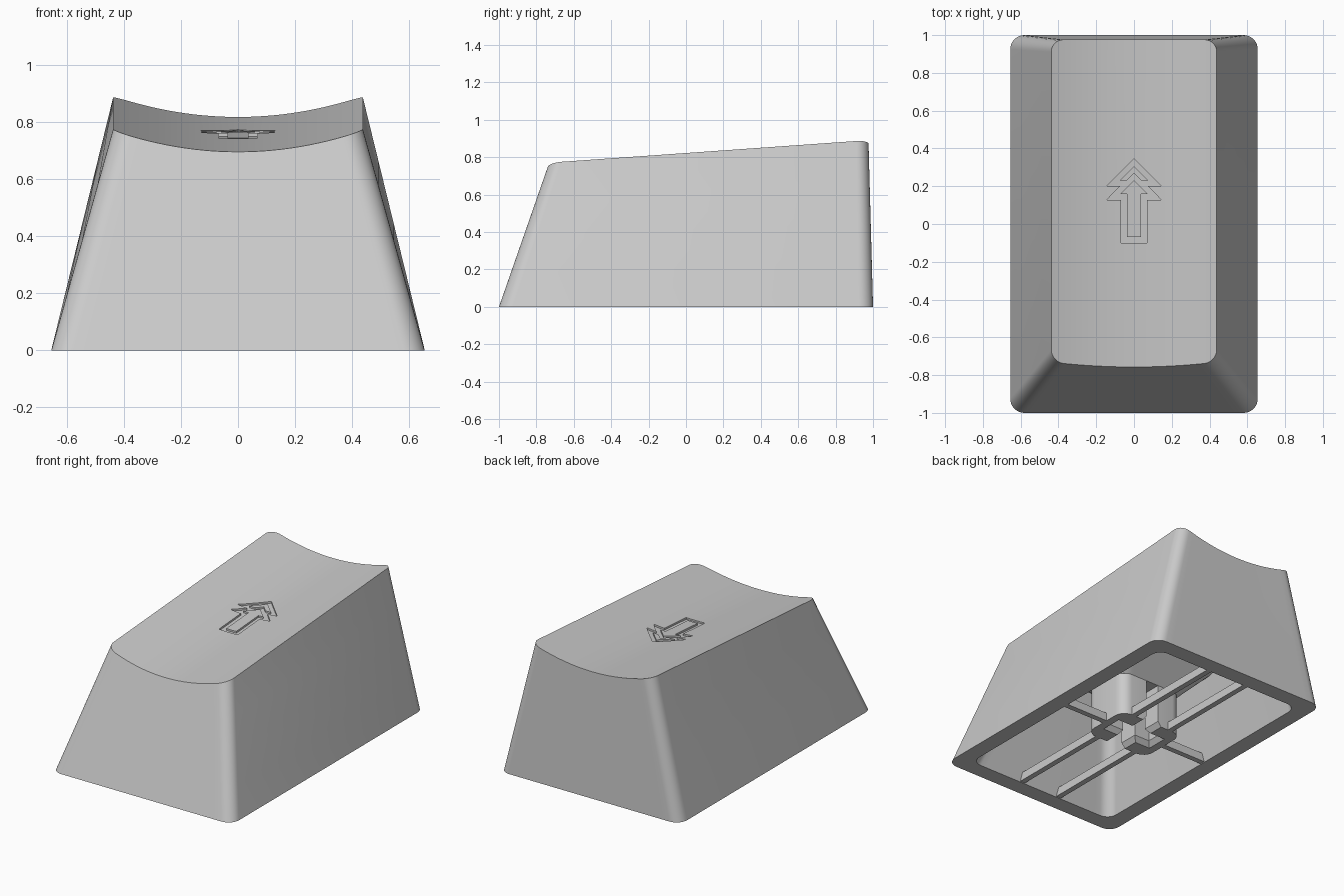
import bpy, bmesh, math
from mathutils import Vector

cube = bpy.data.objects.get("Cube")
if cube:
    bpy.data.objects.remove(cube, do_unlink=True)

gray = bpy.data.materials.new("light gray plastic")
gray.use_nodes = True
gray.diffuse_color = (0.6, 0.6, 0.6, 1)
gray.node_tree.nodes["Principled BSDF"].inputs["Base Color"].default_value = (0.6, 0.6, 0.6, 1)


def finish(name, bm):
    bmesh.ops.recalc_face_normals(bm, faces=bm.faces)
    mesh = bpy.data.meshes.new(name)
    bm.to_mesh(mesh)
    bm.free()
    obj = bpy.data.objects.new(name, mesh)
    bpy.context.collection.objects.link(obj)
    mesh.materials.append(gray)
    return obj


def select(obj):
    bpy.ops.object.select_all(action='DESELECT')
    obj.select_set(True)
    bpy.context.view_layer.objects.active = obj


def smooth(obj):
    select(obj)
    bpy.ops.object.shade_smooth_by_angle(angle=math.radians(30))


def carve(obj, cutter, operation):
    cutter.hide_render = True
    cut = obj.modifiers.new("carve", 'BOOLEAN')
    cut.operation = operation
    cut.solver = 'EXACT'
    cut.object = cutter
    select(obj)
    bpy.ops.object.modifier_apply(modifier=cut.name)
    bpy.data.objects.remove(cutter, do_unlink=True)


def loft(name, loops, strip_caps=True):
    # skin between loops; caps are front-to-back strips or single faces
    bm = bmesh.new()
    verts = [[bm.verts.new(p) for p in loop] for loop in loops]
    n = len(loops[0])
    for a, b in zip(verts, verts[1:]):
        for i in range(n):
            j = (i + 1) % n
            bm.faces.new((a[i], a[j], b[j], b[i]))
    for loop in (verts[0], verts[-1]):
        if strip_caps:
            for i in range(n // 2 - 1):
                bm.faces.new((loop[i], loop[i + 1], loop[n - 2 - i], loop[n - 1 - i]))
        else:
            bm.faces.new(loop)
    return finish(name, bm)


def top_z(x, y):
    # sloped top with a lengthwise scoop
    return 0.7495 + 0.0705 * y + 0.073 * (x / 0.438) ** 2


ARC, EDGE = 8, 24


def rows(hx, y0, y1, r):
    # front and back rows of a rounded rectangle, sharing their x positions
    half = [(-hx + r - r * math.cos(a), r - r * math.sin(a))
            for a in (math.pi / 2 * i / ARC for i in range(ARC + 1))]
    flat = [((hx - r) * (2 * i / EDGE - 1), 0) for i in range(1, EDGE)]
    line = half + flat + [(-x, d) for x, d in reversed(half)]
    return [(x, y0 + d) for x, d in line], [(x, y1 - d) for x, d in line]


def flat_ring(hx, y0, y1, r, z):
    front, back = rows(hx, y0, y1, r)
    return [Vector((x, y, z)) for x, y in front + back[::-1]]


def scooped_ring(hx, y0, y1, r, drop=0.0):
    # the front edge follows the leaning front face as the scoop dips
    front, back = rows(hx, y0, y1, r)
    front = [(x, y + 0.35 * (top_z(x, y) - 0.775)) for x, y in front]
    return [Vector((x, y, top_z(x, y) - drop)) for x, y in front + back[::-1]]


# Shell: scooped top, outer walls, bottom rim, cavity walls and ceiling
top = scooped_ring(0.438, -0.73, 0.976, 0.065)
base = flat_ring(0.655, -1.0, 1.0, 0.075, 0)
loops = [[t.lerp(b, k / 4) for t, b in zip(top, base)] for k in range(5)]
loops.append(flat_ring(0.547, -0.892, 0.892, 0.07, 0))
loops.append(scooped_ring(0.33, -0.61, 0.868, 0.065, drop=0.075))
shell = loft("keycap_shell", loops)

# Engraved outline of a double-headed arrow
outline = [(0, 0.346), (0.145, 0.2), (0.075, 0.2), (0.145, 0.127), (0.068, 0.127), (0.068, -0.1)]
chevron = [(0, 0.307), (0.077, 0.23), (0.038, 0.23), (0, 0.268)]
arrow = [(0, 0.231), (0.072, 0.16), (0.036, 0.16), (0.036, -0.069)]

bm = bmesh.new()
for half in (outline, chevron, arrow):
    pts = half + [(-x, y) for x, y in reversed(half) if x > 0]
    vs = [bm.verts.new((x, y, 0)) for x, y in pts]
    for i in range(len(vs)):
        bm.edges.new((vs[i - 1], vs[i]))
bmesh.ops.triangle_fill(bm, edges=bm.edges[:], use_beauty=True, normal=(0, 0, 1))
for v in bm.verts:
    v.co.z = top_z(v.co.x, v.co.y) - 0.012
lift = bmesh.ops.extrude_face_region(bm, geom=bm.faces[:])["geom"]
bmesh.ops.translate(bm, vec=(0, 0, 0.06), verts=[g for g in lift if isinstance(g, bmesh.types.BMVert)])
carve(shell, finish("arrow_cutter", bm), 'DIFFERENCE')
smooth(shell)

# Stem: two mirrored halves around a cross-shaped socket with a bevelled mouth
SX, SY, R, THROW = 0.234, 0.173, 0.072, 0.288


def half_stem(slot, reach, z):
    corner = [(SX - R + R * math.cos(a), SY - R + R * math.sin(a))
              for a in (math.pi / 2 * i / 6 for i in range(7))]
    upper = corner + [(slot, SY), (slot, slot), (reach, slot)]
    return [Vector((x, y, z)) for x, y in upper + [(x, -y) for x, y in reversed(upper)]]


stem = loft("stem", [half_stem(0.072, 0.183, 0.004), half_stem(0.047, 0.158, 0.036),
                     half_stem(0.047, 0.158, THROW + 0.002)], strip_caps=False)
stem.modifiers.new("mirror", 'MIRROR')
smooth(stem)

# Flared support spreading at 45 degrees from the stem to the walls and ceiling
RISE = 0.45
foot = flat_ring(SX, -SY, SY, R, THROW)
head = [Vector((p.x * (SX + RISE) / SX, p.y * (SY + RISE) / SY, THROW + RISE)) for p in foot]
flare = loft("flared_support", [foot, head])
core = loft("flare_limit", [flat_ring(0.567, -0.912, 0.912, 0.07, 0),
                            scooped_ring(0.35, -0.63, 0.888, 0.065, drop=0.055)])
carve(flare, core, 'INTERSECT')
smooth(flare)


# Ribs joining the stem to the walls
def rib(name, centre, size):
    bm = bmesh.new()
    bmesh.ops.create_cube(bm, size=1)
    for v in bm.verts:
        v.co = Vector(a * b for a, b in zip(v.co, size)) + Vector(centre)
    finish(name, bm)


for sx, side in ((1, "left"), (-1, "right")):
    for sy, end in ((-1, "front"), (1, "back")):
        rib(f"{end}_{side}_rib", (sx * 0.144, sy * 0.515, 0.031), (0.036, 0.77, 0.054))
    rib(f"{side}_cross_rib", (sx * 0.38, 0, 0.031), (0.35, 0.036, 0.054))
